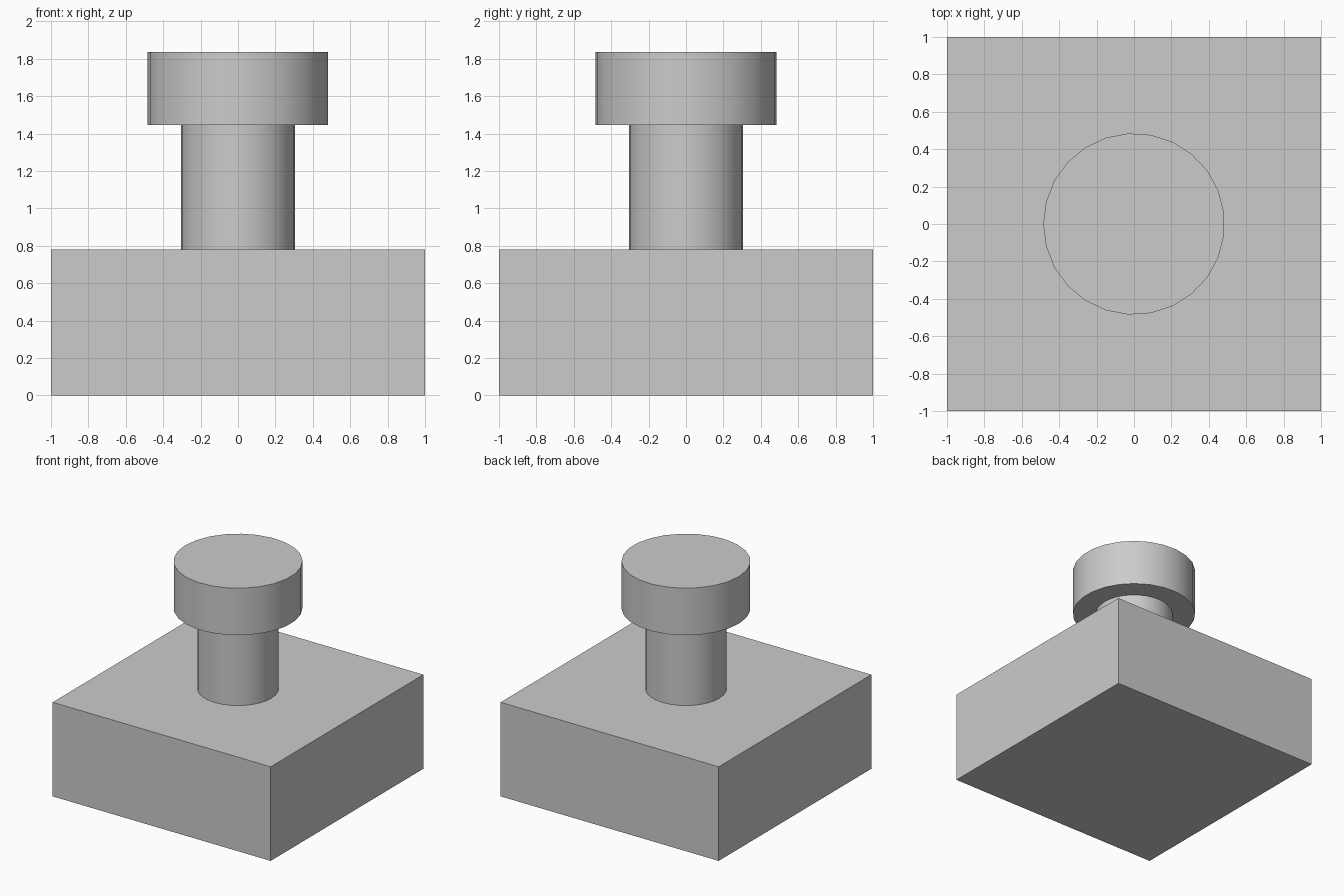
import bpy
import math

cube = bpy.data.objects.get("Cube")
if cube:
    bpy.data.objects.remove(cube, do_unlink=True)

# Single plain grey for every part
grey = bpy.data.materials.new("plain_grey")
grey.use_nodes = True
colour = (0.6, 0.6, 0.6, 1)
grey.diffuse_color = colour
grey.node_tree.nodes["Principled BSDF"].inputs["Base Color"].default_value = colour


def finish(name):
    obj = bpy.context.object
    obj.name = name
    obj.data.materials.append(grey)
    return obj


def cylinder(name, radius, bottom, top, sides, turn):
    bpy.ops.mesh.primitive_cylinder_add(
        vertices=sides, radius=radius, depth=top - bottom,
        location=(0, 0, (bottom + top) / 2), rotation=(0, 0, turn))
    bpy.ops.object.shade_smooth_by_angle(angle=math.radians(30))
    return finish(name)


BASE_TOP, STEM_TOP, HEAD_TOP = 0.78, 1.447, 1.837

# Square base block
bpy.ops.mesh.primitive_cube_add(size=2, location=(0, 0, BASE_TOP / 2))
base = finish("base_block")
base.scale.z = BASE_TOP / 2

# Round stem and wider head; the head has a corner pointing to -x
cylinder("stem", 0.305, BASE_TOP, STEM_TOP, 32, 0)
cylinder("head", 0.485, STEM_TOP, HEAD_TOP, 25, math.pi / 2)
